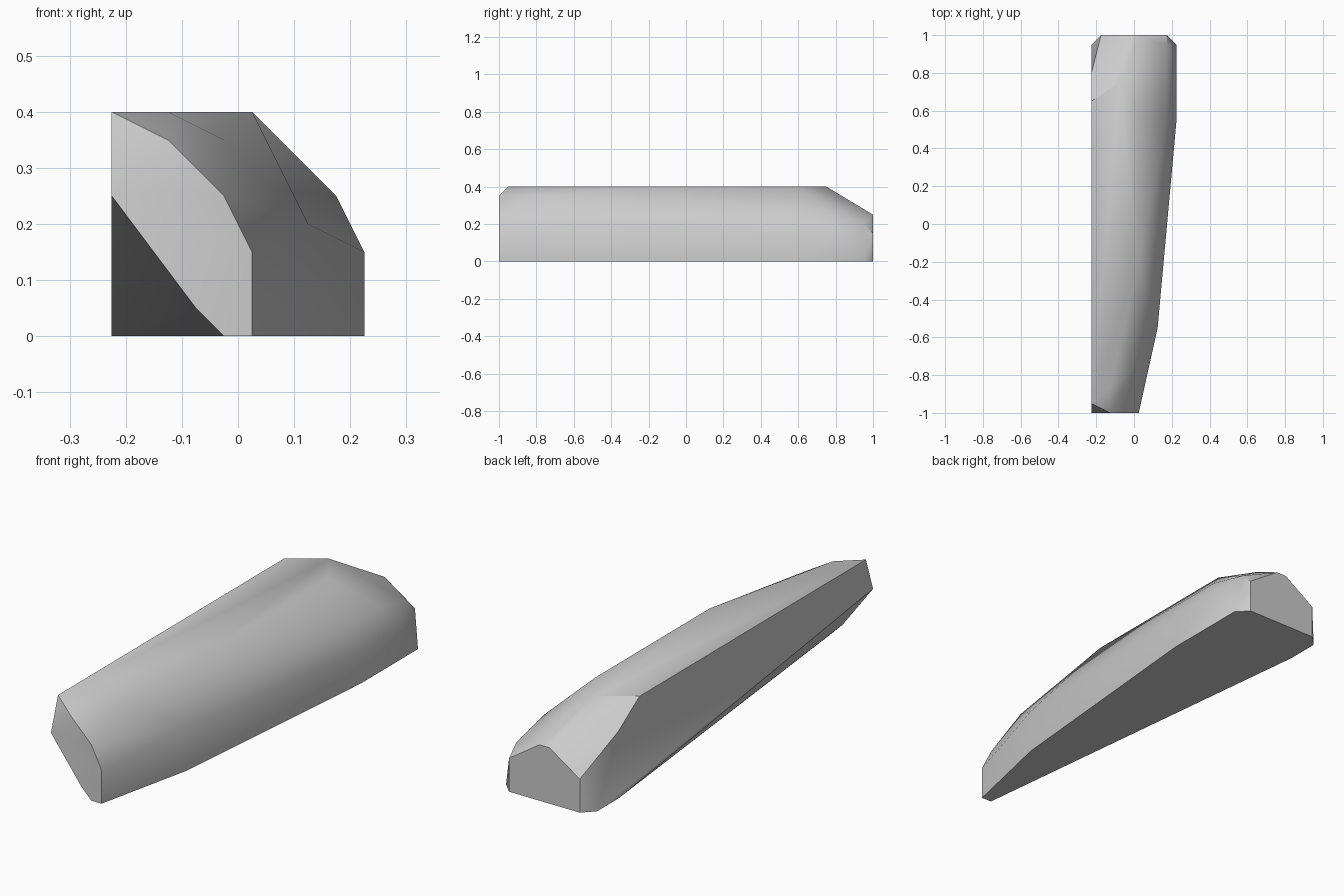
import bpy
import bmesh
import math

old = bpy.data.objects.get("Cube")
if old:
    bpy.data.objects.remove(old)

# One plain stone grey
grey = bpy.data.materials.new("stone grey")
grey.use_nodes = True
color = (0.6, 0.6, 0.6, 1)
grey.diffuse_color = color
grey.node_tree.nodes["Principled BSDF"].inputs["Base Color"].default_value = color

FLAT = -0.225   # x of the flat side
TOP = 0.4       # height of the flat top

# Cross-sections along the length: y, then (x, z) corners
sections = [
    # narrow nose, undercut towards the flat side
    (-1.0, [(0.025, 0), (0.025, 0.15), (-0.025, 0.25), (-0.125, 0.35),
            (FLAT, 0.25), (-0.075, 0.05), (-0.025, 0)]),
    (-0.95, [(FLAT, TOP)]),
    # bulging side and the bent edge of the top
    (-0.86, [(-0.125, TOP)]),
    (-0.8, [(-0.025, 0.35)]),
    (-0.55, [(0.125, 0), (0.125, 0.2)]),
    (-0.2, [(0.025, TOP)]),
    # widest part
    (0.55, [(0.225, 0), (0.225, 0.15), (0.175, 0.25)]),
    (0.6, [(0.025, TOP)]),
    # rounded shoulders of the tail
    (0.65, [(FLAT, TOP)]),
    (0.75, [(-0.075, TOP), (0.175, 0.25)]),
    (0.8, [(FLAT, 0), (FLAT, 0.3), (0.225, 0.15)]),
    (0.95, [(FLAT, 0), (0.225, 0), (0.175, 0.2)]),
]

bm = bmesh.new()
for y, corners in sections:
    for x, z in corners:
        bm.verts.new((x, y, z))

# Symmetric tail face
for side in (-1, 1):
    for x, z in [(0.175, 0), (0.175, 0.15), (0.025, 0.25)]:
        bm.verts.new((side * x, 1, z))

# Skin the corners as one convex boulder and merge coplanar facets
bmesh.ops.convex_hull(bm, input=bm.verts)
loose = [v for v in bm.verts if not v.link_faces]
bmesh.ops.delete(bm, geom=loose, context="VERTS")
bmesh.ops.dissolve_limit(bm, angle_limit=math.radians(1),
                         verts=bm.verts, edges=bm.edges)
bmesh.ops.recalc_face_normals(bm, faces=bm.faces)

mesh = bpy.data.meshes.new("rock_slab")
bm.to_mesh(mesh)
bm.free()
mesh.materials.append(grey)
rock = bpy.data.objects.new("rock_slab", mesh)
bpy.context.collection.objects.link(rock)

# Soft shading over the shallow facets, sharp at the real edges
bpy.ops.object.select_all(action="DESELECT")
rock.select_set(True)
bpy.context.view_layer.objects.active = rock
bpy.ops.object.shade_smooth_by_angle(angle=math.radians(35))
